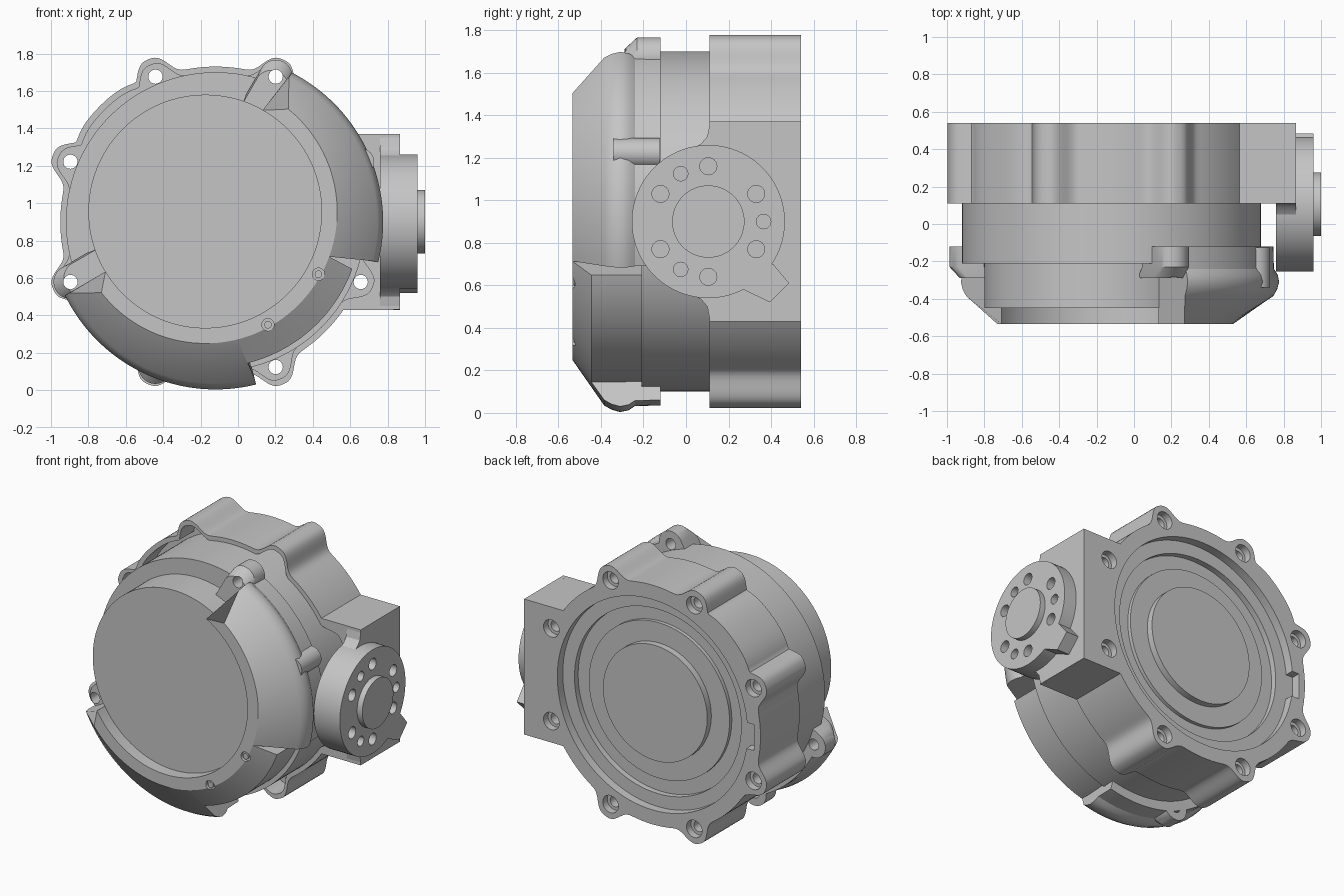
import bpy, bmesh
from math import sin, cos, radians, exp

cube = bpy.data.objects.get("Cube")
if cube:
    bpy.data.objects.remove(cube, do_unlink=True)

metal = bpy.data.materials.new("grey_metal")
metal.use_nodes = True
GREY = (0.56, 0.56, 0.56, 1)
metal.diffuse_color = GREY
metal.node_tree.nodes["Principled BSDF"].inputs["Base Color"].default_value = GREY

CX, CZ = -0.12, 0.9          # case axis
DX, DZ = -0.175, 0.955       # front cover axis
BOLT_R = 0.84
BOLTS = [22.5 + 45 * i for i in range(8)]


def polar(r, deg, cx=CX, cz=CZ):
    return cx + r * cos(radians(deg)), cz + r * sin(radians(deg))


def circle(cx, cz, r, n=64):
    return [polar(r, 360 * i / n, cx, cz) for i in range(n)]


def finish(ob):
    for p in ob.data.polygons:
        p.use_smooth = True
    ob.data.set_sharp_from_angle(angle=radians(28))
    return ob


def loft(name, rings):
    """Skin equal-length rings of points and cap both ends."""
    bm = bmesh.new()
    vs = [[bm.verts.new(p) for p in ring] for ring in rings]
    n = len(vs[0])
    for a, b in zip(vs, vs[1:]):
        for i in range(n):
            j = (i + 1) % n
            bm.faces.new((a[i], a[j], b[j], b[i]))
    bm.faces.new(vs[0])
    bm.faces.new(vs[-1])
    bmesh.ops.recalc_face_normals(bm, faces=bm.faces)
    me = bpy.data.meshes.new(name)
    bm.to_mesh(me)
    bm.free()
    me.materials.append(metal)
    ob = bpy.data.objects.new(name, me)
    bpy.context.collection.objects.link(ob)
    return finish(ob)


def prism_y(name, outline, y0, y1):
    return loft(name, [[(x, y, z) for x, z in outline] for y in (y0, y1)])


def prism_x(name, outline, x0, x1):
    return loft(name, [[(x, y, z) for y, z in outline] for x in (x0, x1)])


def cut(ob, cutters):
    """Subtract every cutter from the part, then discard the cutters."""
    for c in cutters:
        c.hide_render = True
        m = ob.modifiers.new("cut", 'BOOLEAN')
        m.operation, m.solver, m.object = 'DIFFERENCE', 'EXACT', c
    dg = bpy.context.evaluated_depsgraph_get()
    me = bpy.data.meshes.new_from_object(ob.evaluated_get(dg))
    ob.modifiers.clear()
    ob.data = me
    for c in cutters:
        bpy.data.objects.remove(c, do_unlink=True)
    finish(ob)


# Rear case: lobed round outline, a bulge at upper left, and a square side block
def lobed_radius(deg):
    d = min(abs((deg - b + 180) % 360 - 180) for b in BOLTS)
    r = 0.83 + 0.11 * exp(-(d / 6.5) ** 3)
    return max(r, 0.83 + 0.045 * exp(-((deg - 135) / 18) ** 4))


def case_radius(deg):
    r = lobed_radius(deg)
    c, s = cos(radians(deg)), abs(sin(radians(deg)))
    if c > 0:
        box = min(0.985 / c, 0.47 / max(s, 1e-6))
        r = max(r if abs((deg + 180) % 360 - 180) > 26 else 0, box)
    return r


STEPS = [k + 0.5 for k in range(360)]
case = prism_y("rear_case", [polar(case_radius(a), a) for a in STEPS], 0.11, 0.54)
cutters = [prism_y("recess_cut", circle(CX, CZ, 0.73, 96), 0.48, 0.6),
           prism_y("step_cut", circle(CX, CZ, 0.64, 96), 0.44, 0.6),
           prism_y("slot_cut", [(-0.9, 0.79), (-0.7, 0.79), (-0.7, 0.97), (-0.9, 0.97)], 0.48, 0.6),
           # hollow behind the front lip of the case
           prism_y("lip_cut", [polar(lobed_radius(a) - 0.033, a) for a in STEPS], 0.0, 0.27)]
for b in BOLTS:
    x, z = polar(BOLT_R, b)
    cutters.append(prism_y("bolt_cut", circle(x, z, 0.038, 24), 0.0, 0.6))
    cutters.append(prism_y("counterbore_cut", circle(x, z, 0.06, 24), 0.49, 0.6))
cut(case, cutters)

# Raised rear centre
prism_y("rear_ring", circle(CX, CZ, 0.54, 96), 0.4, 0.465)
prism_y("rear_centre", circle(CX, CZ, 0.4, 96), 0.4, 0.51)

# Middle drum and front cover
prism_y("middle_drum", circle(CX, CZ, 0.8, 128), -0.21, 0.3)
prism_y("front_cover", circle(DX, DZ, 0.625, 128), -0.45, -0.2)


# Guard: an eccentric sloped shell swept part of the way round.
# Start and end hold (inner, front, rim) angles, so the ends can be raked;
# each section point is (radius, y, centre blend, angle index).
def guard(name, start, end, section, steps=38):
    rings = []
    for i in range(steps + 1):
        ring = []
        for r, y, f, k in section:
            a = start[k] + (end[k] - start[k]) * i / steps
            x, z = polar(r, a, DX + (CX - DX) * f, DZ + (CZ - DZ) * f)
            ring.append((x, y, z))
        rings.append(ring)
    return loft(name, rings)


inner = [(0.705, -0.535, 0, 1), (0.622, -0.535, 0, 0), (0.622, -0.15, 0, 0)]
full = [(0.865, -0.12, 1, 2), (0.868, -0.24, 1, 2), (0.888, -0.27, 1, 2), (0.896, -0.31, 1, 2),
        (0.885, -0.35, 1, 2), (0.865, -0.385, 1, 2)] + inner + [(0.78, -0.12, 1, 2)]
slim = [(0.801, -0.15, 0.6, 1), (0.801, -0.445, 0.6, 1)] + inner
guard("guard_side", (60.5, 51, 63), (-20, -20, -14), full)
middle = guard("guard_middle", (-20, -20, -14), (-76, -76, -76), slim)
guard("guard_bottom", (-76, -76, -76), (-149, -142, -154), full)

# Two small screws in the guard rim
spots = [(0.43, 0.62), (0.16, 0.35)]
cut(middle, [prism_y("screw_cut", circle(x, z, 0.033, 24), -0.6, -0.515) for x, z in spots])
for x, z in spots:
    prism_y("rim_screw", circle(x, z, 0.02, 20), -0.53, -0.5)

# Guard mounting ears, tapering forward into the shell
for b in (67.5, -112.5, -157.5):
    px, pz = polar(BOLT_R, b)
    out = [polar(0.09, b + t, px, pz) for t in range(-90, 91, 10)]
    root = [polar(0.70, b + s) for s in (9, -9)]
    sx, sz = polar(-0.06, b, 0, 0)
    ear = loft("guard_ear", [[(x + sx * k, y, z + sz * k) for x, z in out + root]
                             for y, k in ((-0.12, 0), (-0.23, 0), (-0.29, 1))])
    cut(ear, [prism_y("ear_cut", circle(px, pz, 0.038, 24), -0.4, 0)])
bx, bz = polar(BOLT_R, 22.5)
prism_y("guard_side_boss", circle(bx, bz, 0.072, 32), -0.34, -0.125)

# Side actuator: drum, tab, hub, ring of holes
AY, AZ = 0.105, 0.9
drum = prism_x("actuator_drum", circle(AY, AZ, 0.36, 96), 0.76, 0.96)
holes = []
for a in (0, 30, 90, 120, 150, 210, 240, 270, 330):
    y, z = polar(0.26, a, AY, AZ)
    holes.append(prism_x("actuator_cut", circle(y, z, 0.034 if a in (0, 120, 240) else 0.04, 24), 0.88, 1.1))
cut(drum, holes)
prism_x("actuator_hub", circle(AY, AZ, 0.17, 64), 0.9, 1.0)
prism_x("actuator_tab", [(0.27, 0.69), (0.27, 0.58), (0.395, 0.52), (0.485, 0.61), (0.41, 0.7)], 0.84, 0.96)

# Curved webs joining the actuator to the side block
for s in (1, -1):
    web = [(0.15, 0.47), (0.11, 0.45), (0.1, 0.4), (0.07, 0.365), (0.02, 0.34), (-0.04, 0.32), (0.15, 0.2)]
    prism_x("side_web", [(y, AZ + s * h) for y, h in web], 0.76, 0.865)
